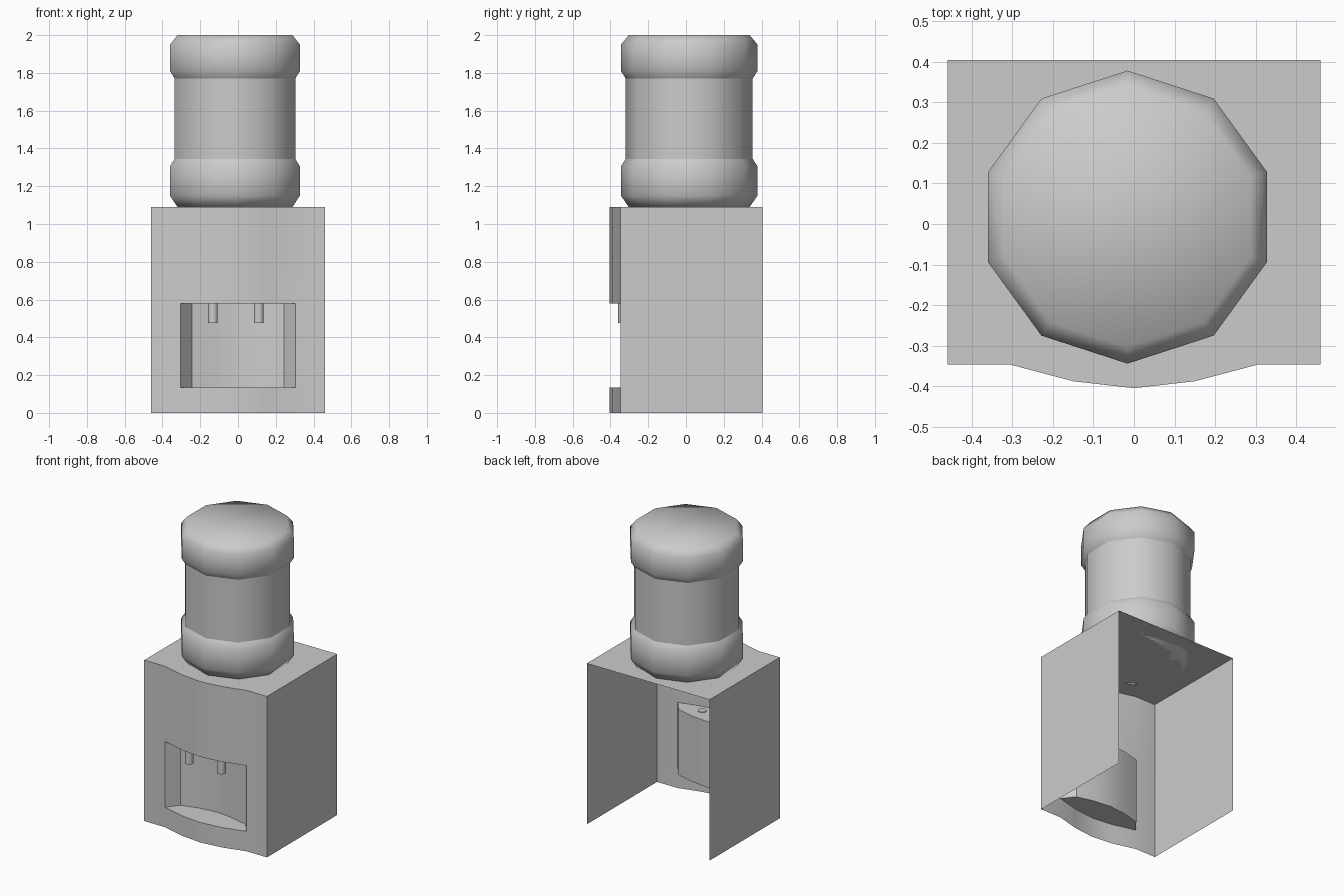
import bpy, bmesh, math

cube = bpy.data.objects.get("Cube")
if cube:
    bpy.data.objects.remove(cube)

gray = bpy.data.materials.new("light gray")
gray.use_nodes = True
color = (0.6, 0.6, 0.6, 1)
gray.diffuse_color = color
gray.node_tree.nodes["Principled BSDF"].inputs["Base Color"].default_value = color


def finish(name, bm, angle):
    """Weld the mesh, make the object and smooth it up to the given angle."""
    bmesh.ops.remove_doubles(bm, verts=bm.verts, dist=0.0005)
    mesh = bpy.data.meshes.new(name)
    bm.to_mesh(mesh)
    bm.free()
    mesh.materials.append(gray)
    obj = bpy.data.objects.new(name, mesh)
    bpy.context.collection.objects.link(obj)
    bpy.ops.object.select_all(action='DESELECT')
    obj.select_set(True)
    bpy.context.view_layer.objects.active = obj
    bpy.ops.object.shade_smooth_by_angle(angle=math.radians(angle))
    return obj


def plate(bm, path, z):
    return bm.faces.new([bm.verts.new((x, y, z)) for x, y in path])


def wall(bm, path, z0, z1):
    for a, b in zip(path, path[1:]):
        bm.faces.new([bm.verts.new(p) for p in
                      ((*a, z0), (*b, z0), (*b, z1), (*a, z1))])


def mirrored(half):
    """Complete a left-right symmetric path whose last point lies on x = 0."""
    return half + [(-x, y) for x, y in reversed(half[:-1])]


def lathe(name, profile, sides, center, angle, caps=()):
    bm = bmesh.new()
    rings = []
    for r, z in profile:
        rings.append([bm.verts.new((center[0] + r * math.sin(2 * math.pi * i / sides),
                                    center[1] - r * math.cos(2 * math.pi * i / sides), z))
                      for i in range(sides)])
    for lo, hi in zip(rings, rings[1:]):
        for i in range(sides):
            j = (i + 1) % sides
            bm.faces.new((lo[i], lo[j], hi[j], hi[i]))
    if "bottom" in caps:
        bm.faces.new(rings[0][::-1])
    if "top" in caps:
        bm.faces.new(rings[-1])
    return finish(name, bm, angle)


# Cabinet shell: open at the back and underneath, with a bowed front
HEIGHT, SILL, LINTEL = 1.09, 0.135, 0.58
bow = mirrored([(-0.305, -0.347), (-0.15, -0.388), (0, -0.405)])
left_side = [(0.305, -0.347), (0.46, -0.347), (0.46, 0.405)]
right_side = [(-x, y) for x, y in reversed(left_side)]
outline = right_side + bow[1:-1] + left_side

bm = bmesh.new()
wall(bm, outline, 0, SILL)
wall(bm, right_side, SILL, LINTEL)
wall(bm, left_side, SILL, LINTEL)
wall(bm, outline, LINTEL, HEIGHT)
plate(bm, outline, HEIGHT)
finish("cabinet", bm, 30)

# Dispensing recess with splayed sides and a curved back
niche = mirrored([(-0.305, -0.347), (-0.243, -0.267), (-0.12, -0.235), (0, -0.222)])
ring = bow + niche[-2:0:-1]
bm = bmesh.new()
wall(bm, niche, SILL, LINTEL)
plate(bm, ring, SILL)
plate(bm, ring[::-1], LINTEL)
finish("recess", bm, 30)

# Taps
for name, x in (("right_tap", -0.133), ("left_tap", 0.11)):
    lathe(name, [(0.027, 0.475), (0.027, LINTEL + 0.005)], 10, (x, -0.332), 40,
          ("bottom", "top"))

# Water bottle: two bulging bands around a narrower middle
CENTER = (-0.016, 0.017)
lathe("bottle_lower_band", [(0.32, HEIGHT), (0.3615, 1.15), (0.3615, 1.305), (0.336, 1.345)],
      10, CENTER, 80, ("bottom",))
lathe("bottle_middle", [(0.336, 1.345), (0.336, 1.77)], 10, CENTER, 80)
lathe("bottle_upper_band", [(0.336, 1.77), (0.3615, 1.81), (0.3615, 1.95), (0.32, 2.0)],
      10, CENTER, 80, ("top",))
